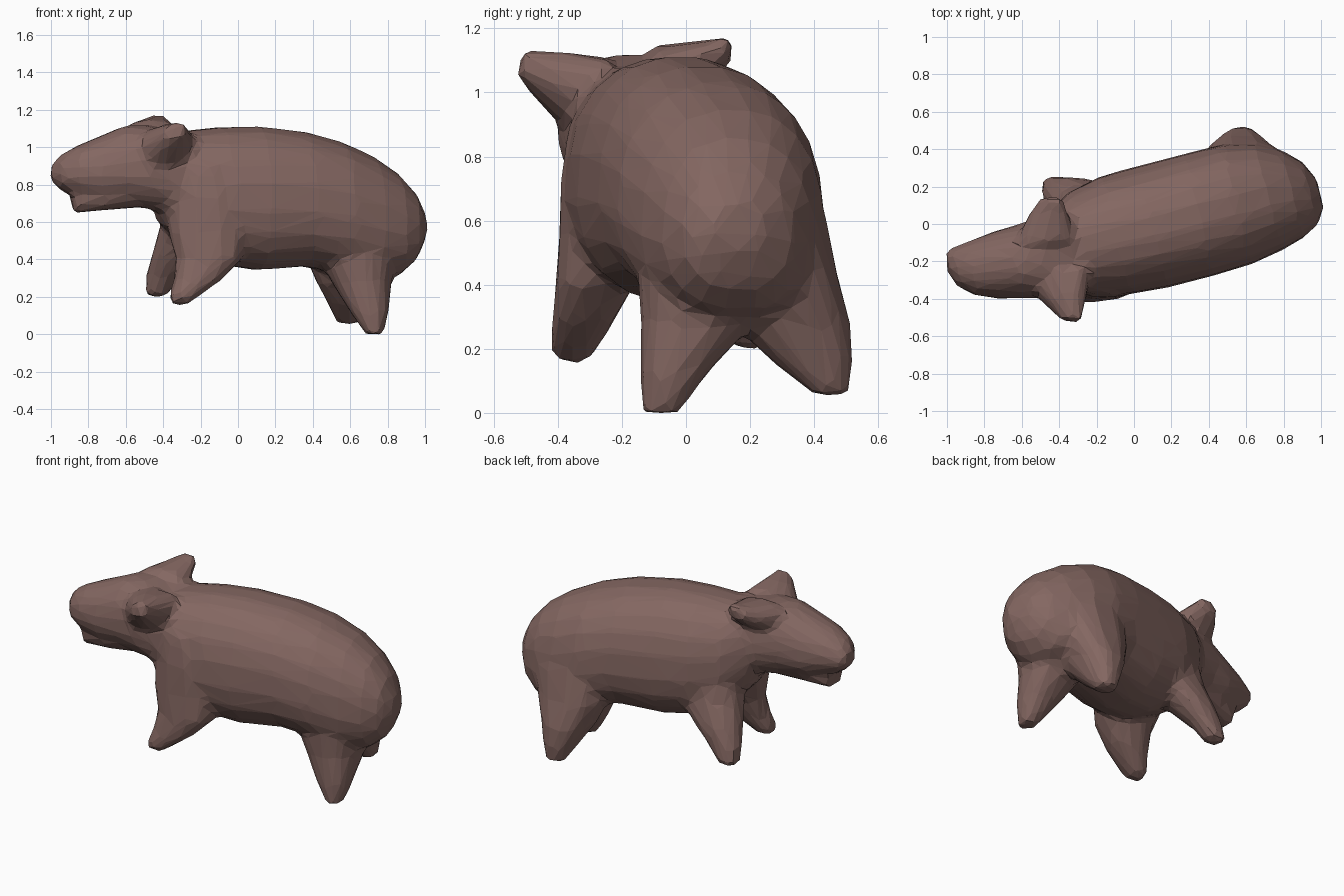
import bpy, bmesh, math
from mathutils import Vector

bm = bmesh.new()


def loft(rings, sides=16, power=2.3, pear=0.0):
    """Closed skin through (centre, u, v) superellipse rings; pear narrows the top."""
    loops = []
    for c, u, v in rings:
        c, u, v = Vector(c), Vector(u), Vector(v)
        loop = []
        for i in range(sides):
            a = 2 * math.pi * (i + 0.5) / sides
            ca, sa = math.cos(a), math.sin(a)
            cu = math.copysign(abs(ca) ** (2 / power), ca)
            cv = math.copysign(abs(sa) ** (2 / power), sa)
            loop.append(bm.verts.new(c + u * cu * (1 - pear * cv) + v * cv))
        loops.append(loop)
    faces = [bm.faces.new(loops[0]), bm.faces.new(loops[-1])]
    for a, b in zip(loops, loops[1:]):
        for i in range(sides):
            j = (i + 1) % sides
            faces.append(bm.faces.new((a[i], a[j], b[j], b[i])))
    bmesh.ops.recalc_face_normals(bm, faces=faces)


def trunk(stations, yaw, power=2.3, pear=0.0):
    """Upright rings from (x, y, z low, z high, half width)."""
    side = Vector((-math.sin(yaw), math.cos(yaw), 0))
    loft([((x, y, (lo + hi) / 2), side * w, (0, 0, (hi - lo) / 2))
          for x, y, lo, hi, w in stations], 20, power, pear)


def limb(stations):
    """Level rings from (x, y, z, radius x, radius y)."""
    loft([((x, y, z), (rx, 0, 0), (0, ry, 0)) for x, y, z, rx, ry in stations], 12)


# torso, swung a little off the x axis
trunk([(-0.42, -0.15, 0.60, 1.09, 0.21), (-0.28, -0.105, 0.46, 1.09, 0.285),
       (-0.10, -0.06, 0.37, 1.11, 0.325), (0.10, -0.015, 0.34, 1.115, 0.335),
       (0.35, 0.05, 0.36, 1.085, 0.335), (0.55, 0.105, 0.32, 1.03, 0.33),
       (0.72, 0.145, 0.285, 0.95, 0.295), (0.85, 0.16, 0.31, 0.86, 0.24),
       (0.94, 0.165, 0.39, 0.76, 0.175), (0.995, 0.165, 0.51, 0.65, 0.08)],
      math.radians(14), 2.3, 0.06)

# head and snout
trunk([(-0.30, -0.13, 0.60, 1.08, 0.23), (-0.48, -0.18, 0.67, 1.12, 0.22),
       (-0.60, -0.20, 0.69, 1.12, 0.20), (-0.74, -0.22, 0.70, 1.06, 0.18),
       (-0.86, -0.235, 0.74, 1.01, 0.15), (-0.95, -0.23, 0.77, 0.96, 0.11),
       (-1.005, -0.20, 0.82, 0.90, 0.06)], math.radians(5), 2.2, 0.08)

# lower jaw
trunk([(-0.50, -0.19, 0.68, 0.85, 0.14), (-0.70, -0.225, 0.665, 0.82, 0.13),
       (-0.885, -0.24, 0.645, 0.79, 0.085)], math.radians(5), 3)

# front leg, near side, with its shoulder
limb([(-0.18, -0.22, 0.90, 0.16, 0.15), (-0.16, -0.225, 0.74, 0.22, 0.17),
      (-0.16, -0.25, 0.55, 0.22, 0.15), (-0.155, -0.285, 0.40, 0.18, 0.125),
      (-0.215, -0.32, 0.29, 0.13, 0.10), (-0.28, -0.345, 0.215, 0.09, 0.08),
      (-0.32, -0.36, 0.155, 0.045, 0.055)])

# front leg, far side
limb([(-0.18, 0.03, 0.74, 0.20, 0.17), (-0.22, 0.07, 0.55, 0.21, 0.155),
      (-0.31, 0.125, 0.42, 0.155, 0.125), (-0.39, 0.17, 0.31, 0.105, 0.085),
      (-0.445, 0.20, 0.20, 0.055, 0.06)])

# hind leg, near side, with its haunch
limb([(0.62, 0.05, 0.64, 0.23, 0.20), (0.635, 0.05, 0.42, 0.21, 0.205),
      (0.66, 0.035, 0.28, 0.165, 0.18), (0.70, -0.035, 0.13, 0.11, 0.11),
      (0.73, -0.08, 0.0, 0.05, 0.06)])

# hind leg, far side, with its haunch
limb([(0.59, 0.27, 0.62, 0.24, 0.17), (0.57, 0.30, 0.42, 0.215, 0.18),
      (0.57, 0.335, 0.27, 0.15, 0.185), (0.58, 0.395, 0.16, 0.10, 0.13),
      (0.59, 0.455, 0.055, 0.06, 0.055)])

# ears: blades spreading sideways from the skull
loft([((-0.41, -0.24, 0.98), (0.19, 0, 0.03), (0, 0, 0.13)),
      ((-0.39, -0.38, 1.01), (0.14, 0, 0.03), (0, 0.01, 0.115)),
      ((-0.33, -0.52, 1.09), (0.055, 0, 0.01), (0, 0.01, 0.045))], 10)
loft([((-0.47, -0.10, 1.06), (0.16, 0, 0), (0, 0, 0.09)),
      ((-0.46, 0.03, 1.08), (0.12, 0, 0.01), (0, 0, 0.08)),
      ((-0.44, 0.145, 1.135), (0.06, 0, 0.01), (0, 0, 0.045))], 10)

mesh = bpy.data.meshes.new("bear_body")
bm.to_mesh(mesh)
bm.free()
bear = bpy.data.objects.new("bear_body", mesh)
bpy.context.collection.objects.link(bear)

# fuse the parts into one skin, then reduce it to flat facets
fuse = bear.modifiers.new("fuse", 'REMESH')
fuse.mode = 'VOXEL'
fuse.voxel_size = 0.022
soft = bear.modifiers.new("soften", 'SMOOTH')
soft.factor = 0.5
soft.iterations = 9
facets = bear.modifiers.new("facets", 'DECIMATE')
facets.ratio = 0.06

# brown hide
hide = bpy.data.materials.new("brown_hide")
hide.diffuse_color = (0.23, 0.135, 0.12, 1)
mesh.materials.append(hide)
